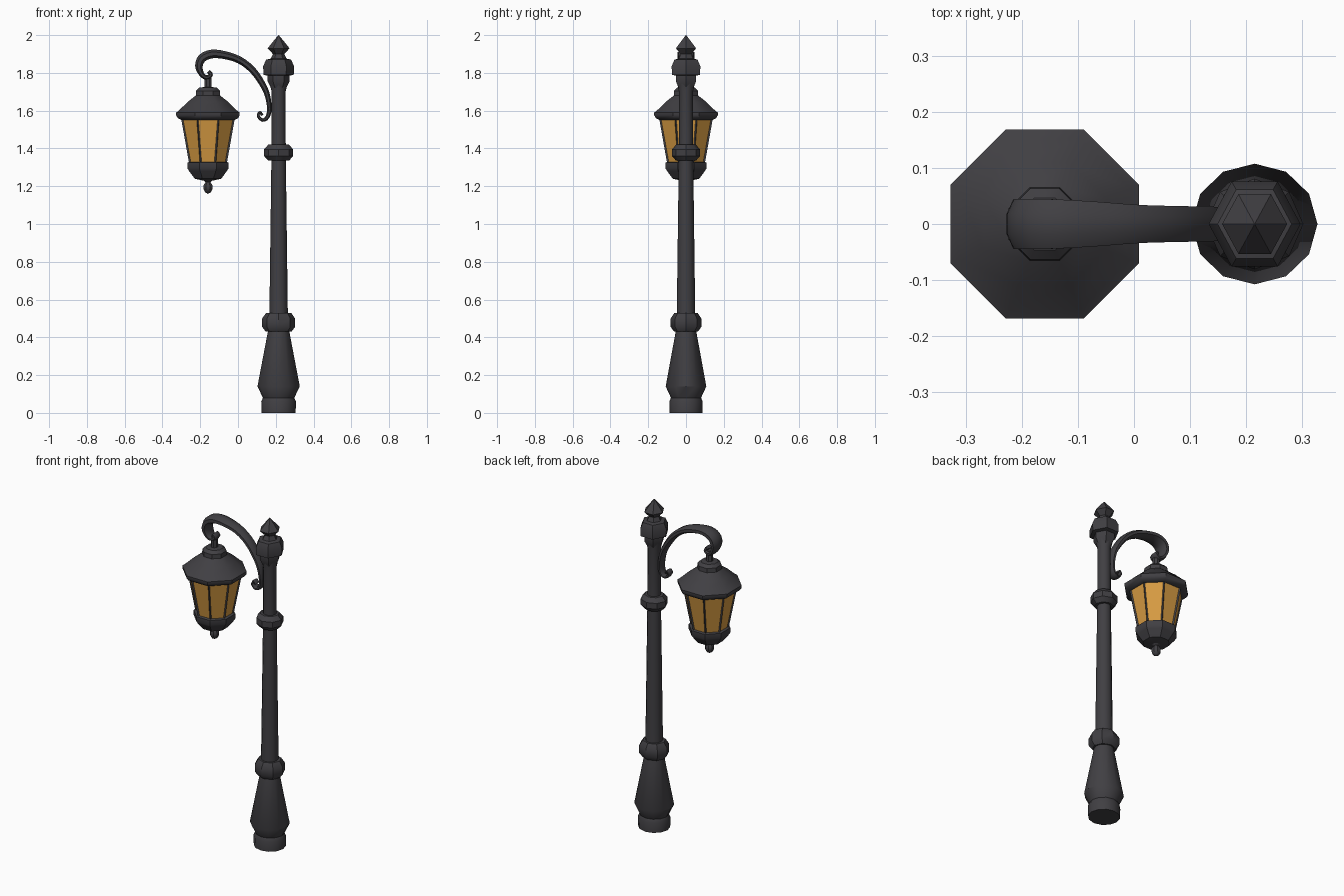
import bpy, bmesh, math
from mathutils import Vector

if "Cube" in bpy.data.objects:
    bpy.data.objects.remove(bpy.data.objects["Cube"])


def material(name, colour):
    m = bpy.data.materials.new(name)
    m.use_nodes = True
    m.diffuse_color = colour
    m.node_tree.nodes["Principled BSDF"].inputs["Base Color"].default_value = colour
    return m


iron = material("dark_iron", (0.052, 0.050, 0.056, 1))
glass = material("amber_glass", (0.68, 0.33, 0.055, 1))

POST_X, LAMP_X = 0.215, -0.159
HALF = math.pi / 8


def finish(name, bm, angle=35):
    bmesh.ops.recalc_face_normals(bm, faces=bm.faces)
    mesh = bpy.data.meshes.new(name)
    bm.to_mesh(mesh)
    bm.free()
    mesh.materials.append(iron)
    mesh.materials.append(glass)
    obj = bpy.data.objects.new(name, mesh)
    bpy.context.collection.objects.link(obj)
    bpy.ops.object.select_all(action='DESELECT')
    obj.select_set(True)
    bpy.context.view_layer.objects.active = obj
    bpy.ops.object.shade_smooth_by_angle(angle=math.radians(angle))
    return obj


def skin(rings):
    """Join rings of points into a closed tube."""
    bm = bmesh.new()
    loops = [[bm.verts.new(p) for p in ring] for ring in rings]
    n = len(loops[0])
    for a, b in zip(loops, loops[1:]):
        for i in range(n):
            j = (i + 1) % n
            bm.faces.new((a[i], a[j], b[j], b[i]))
    bm.faces.new(loops[0][::-1])
    bm.faces.new(loops[-1])
    return bm


def turned(x, profile, sides, turn=0.0, y_scale=1.0):
    """Lathe a (radius, height) profile around a vertical axis."""
    rings = []
    for r, z in profile:
        r = max(r, 0.001)
        angles = [turn + math.tau * i / sides for i in range(sides)]
        rings.append([(x + r * math.cos(a), y_scale * r * math.sin(a), z) for a in angles])
    return skin(rings)


# Post
finish("post_base", turned(POST_X, [
    (.09, 0), (.092, .06), (.083, .08), (.112, .14), (.055, .44)], 12, 0, .96))
finish("post_shaft", turned(POST_X, [(.05, .43), (.038, 1.36), (.037, 1.7), (.05, 1.76)], 12))
finish("lower_collar", turned(POST_X, [
    (.068, .43), (.087, .455), (.087, .5), (.066, .53)], 8, 0, .93))
finish("upper_collar", turned(POST_X, [
    (.055, 1.335), (.077, 1.36), (.077, 1.395), (.055, 1.42)], 8, 0, .96))
finish("post_head", turned(POST_X, [
    (.04, 1.72), (.058, 1.755), (.058, 1.785), (.08, 1.79), (.082, 1.835),
    (.066, 1.87), (.045, 1.875)], 6, 0, 1.07))
finish("post_finial", turned(POST_X, [
    (.045, 1.87), (.03, 1.9), (.058, 1.93), (.03, 1.965), (0, 2)], 6, 0, 1.06))

# Scrolled arm: path points are x, z, then half thickness and half width
path = [Vector(p) for p in (
    (.128, 1.575, .007, .018), (.116, 1.592, .007, .02), (.107, 1.572, .008, .022),
    (.13, 1.55, .009, .024), (.156, 1.566, .011, .026), (.166, 1.61, .012, .028),
    (.156, 1.68, .014, .03), (.13, 1.74, .016, .031), (.077, 1.815, .018, .032),
    (.008, 1.868, .019, .034), (-.07, 1.894, .021, .04), (-.14, 1.9, .023, .044),
    (-.19, 1.878, .023, .045), (-.207, 1.836, .02, .044), (-.193, 1.794, .014, .038),
    (-.167, 1.775, .012, .032), (-.143, 1.79, .011, .028), (-.157, 1.808, .01, .025))]


def smooth_path(pts, steps=3):
    out = []
    for i in range(len(pts) - 1):
        a, b, c, d = pts[max(i - 1, 0)], pts[i], pts[i + 1], pts[min(i + 2, len(pts) - 1)]
        for s in range(steps):
            t = s / steps
            out.append(b + (c - a) * (t / 2) + (a * 2 - b * 5 + c * 4 - d) * (t * t / 2)
                       + (b * 3 - a - c * 3 + d) * (t ** 3 / 2))
    return out + [pts[-1]]


fine = smooth_path(path)
rings = []
for i, p in enumerate(fine):
    along = fine[min(i + 1, len(fine) - 1)] - fine[max(i - 1, 0)]
    nx, nz = Vector((-along[1], along[0])).normalized()
    ring = []
    for k in range(8):
        a = HALF + k * math.tau / 8
        off, y = p[2] * math.cos(a) * 1.08, p[3] * math.sin(a) * 1.08
        ring.append((p[0] + nx * off, y, p[1] + nz * off))
    rings.append(ring)
finish("scroll_arm", skin(rings), 50)

# Lantern
finish("lantern_hanger", turned(LAMP_X, [(.02, 1.7), (.02, 1.79)], 8, HALF))
finish("lantern_roof", turned(LAMP_X, [
    (.15, 1.55), (.172, 1.56), (.182, 1.575), (.182, 1.59), (.165, 1.602), (.118, 1.645),
    (.07, 1.68), (.068, 1.705), (.05, 1.722), (.02, 1.725)], 8, HALF))

# Framed panes: each side is inset and the recessed face becomes glass
bm = turned(LAMP_X, [(.107, 1.315), (.154, 1.56)], 8, HALF)
bmesh.ops.recalc_face_normals(bm, faces=bm.faces)
panes = [f for f in bm.faces if len(f.verts) == 4]
bmesh.ops.inset_individual(bm, faces=panes, thickness=.011, depth=-.006)
for f in panes:
    f.material_index = 1
finish("lantern_panes", bm)

finish("lantern_base", turned(LAMP_X, [
    (.1, 1.33), (.118, 1.325), (.118, 1.295), (.108, 1.28), (.076, 1.24), (.03, 1.23)],
    8, HALF))
finish("lantern_drop", turned(LAMP_X, [
    (.03, 1.235), (.014, 1.222), (.026, 1.205), (.026, 1.185), (.016, 1.168), (0, 1.16)],
    8, HALF))
